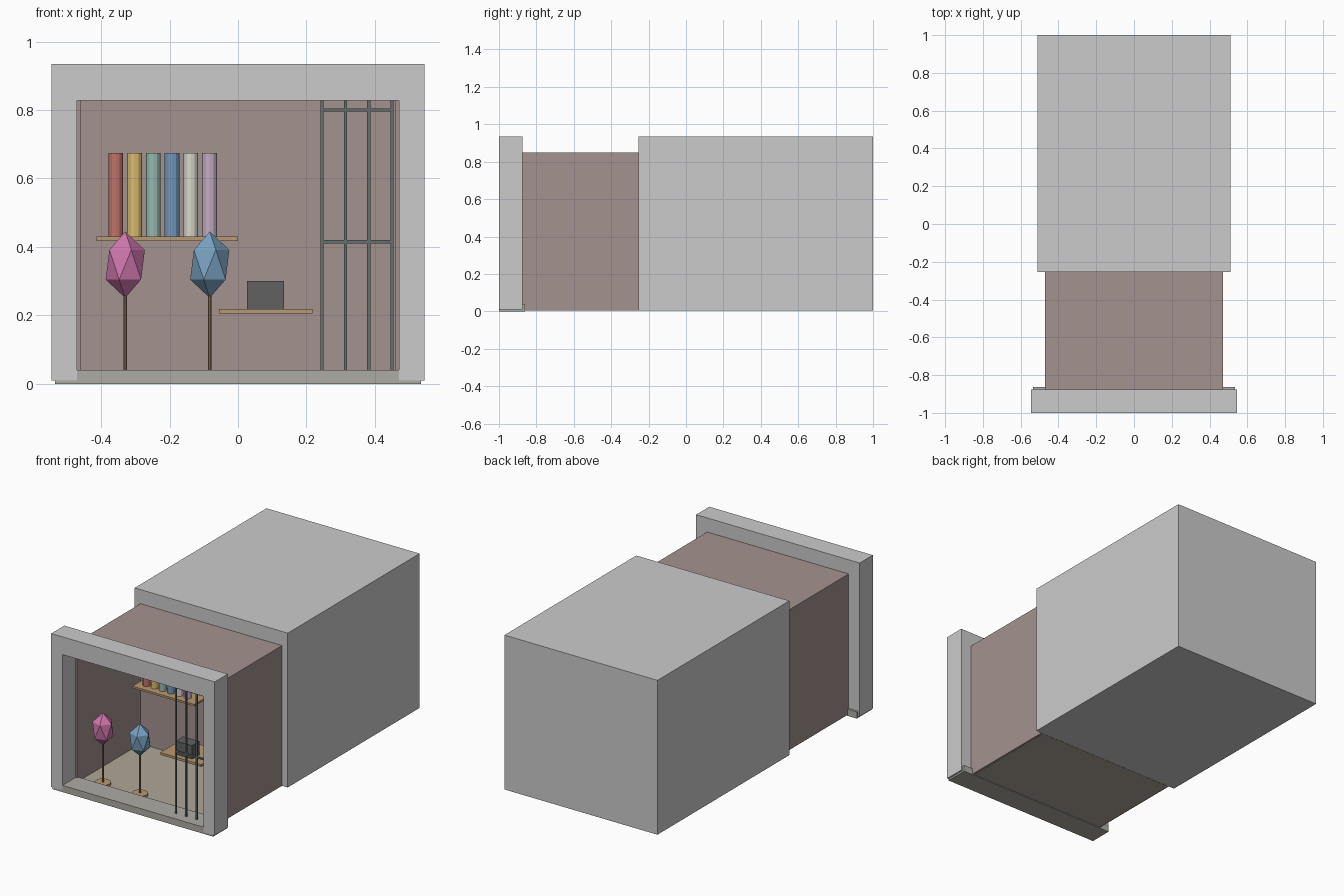
import bpy, bmesh
from mathutils import Matrix, Vector

if "Cube" in bpy.data.objects:
    bpy.data.objects.remove(bpy.data.objects["Cube"])


def material(name, rgb):
    m = bpy.data.materials.new(name)
    m.diffuse_color = (*rgb, 1)
    m.use_nodes = True
    m.node_tree.nodes["Principled BSDF"].inputs["Base Color"].default_value = m.diffuse_color
    return m


def finish(name, bm, mat=None):
    me = bpy.data.meshes.new(name)
    bm.to_mesh(me)
    bm.free()
    ob = bpy.data.objects.new(name, me)
    bpy.context.collection.objects.link(ob)
    if mat:
        me.materials.append(mat)
    return ob


def box(name, x, y, z, mat=None):
    lo, hi = Vector((x[0], y[0], z[0])), Vector((x[1], y[1], z[1]))
    bm = bmesh.new()
    bmesh.ops.create_cube(bm, size=1, matrix=Matrix.Translation((lo + hi) / 2)
                          @ Matrix.Diagonal((*(hi - lo), 1)))
    return finish(name, bm, mat)


def cylinder(name, x, y, z, r, sides, mat):
    bm = bmesh.new()
    bmesh.ops.create_cone(bm, cap_ends=True, segments=sides, radius1=r, radius2=r, depth=z[1] - z[0],
                          matrix=Matrix.Translation((x, y, sum(z) / 2)))
    return finish(name, bm, mat)


def profile_prism(name, points, y, mat=None):
    """Extrude an x-z outline along y."""
    bm = bmesh.new()
    face = bm.faces.new([bm.verts.new((px, y[0], pz)) for px, pz in points])
    new = bmesh.ops.extrude_face_region(bm, geom=[face])["geom"]
    bmesh.ops.translate(bm, vec=(0, y[1] - y[0], 0),
                        verts=[v for v in new if isinstance(v, bmesh.types.BMVert)])
    bmesh.ops.recalc_face_normals(bm, faces=bm.faces)
    return finish(name, bm, mat)


wall = material("wall_brown", (0.37, 0.29, 0.275))
floor_mat = material("floor_tan", (0.43, 0.38, 0.31))
stone = material("sill_stone", (0.42, 0.41, 0.37))
wood = material("wood", (0.48, 0.32, 0.16))
stem_mat = material("stem_brown", (0.30, 0.19, 0.10))
iron = material("iron", (0.13, 0.16, 0.16))
black = material("black", (0.12, 0.12, 0.12))

# Building block and window surround
box("building_block", (-0.51, 0.51), (-0.255, 1), (0.005, 0.935))
profile_prism("window_frame", [(-0.545, 0.01), (-0.545, 0.935), (0.545, 0.935), (0.545, 0.01),
                               (0.47, 0.01), (0.47, 0.828), (-0.47, 0.828), (-0.47, 0.01)],
              (-1, -0.875))
box("window_sill", (-0.535, 0.535), (-1, -0.862), (0, 0.04), stone)

# Display room
for side, s in (("left", -1), ("right", 1)):
    box(side + "_wall", sorted((s * 0.46, s * 0.472)), (-0.875, -0.255), (0.005, 0.85), wall)
box("back_wall", (-0.46, 0.46), (-0.27, -0.256), (0.005, 0.84), wall)
box("ceiling", (-0.46, 0.46), (-0.875, -0.255), (0.838, 0.85), wall)
box("room_floor", (-0.46, 0.46), (-0.875, -0.255), (0.004, 0.015), floor_mat)

# Shelves and the small box
box("upper_shelf", (-0.413, 0), (-0.415, -0.27), (0.418, 0.43), wood)
box("lower_shelf", (-0.056, 0.217), (-0.66, -0.45), (0.205, 0.219), wood)
box("small_box", (0.027, 0.135), (-0.63, -0.56), (0.219, 0.30), black)

# Row of coloured rolls on the upper shelf
roll_colours = [(0.52, 0.17, 0.14), (0.70, 0.50, 0.16), (0.31, 0.48, 0.43),
                (0.17, 0.32, 0.50), (0.68, 0.67, 0.60), (0.54, 0.42, 0.54)]
for i, c in enumerate(roll_colours):
    cylinder(f"roll_{i + 1}", -0.357 + i * 0.0548, -0.36, (0.43, 0.675), 0.0215, 12,
             material(f"roll_colour_{i + 1}", c))

# Faceted ornaments on stands
for label, x, c in (("pink", -0.3295, (0.62, 0.18, 0.42)), ("blue", -0.0825, (0.19, 0.36, 0.53))):
    cylinder(label + "_stand_base", x, -0.815, (0.015, 0.028), 0.045, 12, wood)
    cylinder(label + "_stand_stem", x, -0.815, (0.02, 0.27), 0.005, 8, stem_mat)
    bm = bmesh.new()
    bmesh.ops.create_icosphere(bm, subdivisions=1, radius=1,
                               matrix=Matrix.Translation((x, -0.815, 0.348))
                               @ Matrix.Diagonal((0.064, 0.064, 0.097, 1)))
    finish(label + "_ornament", bm, material(label + "_colour", c))

# Window grille
for i in range(4):
    x = 0.245 + i * 0.0685
    box(f"grille_bar_{i + 1}", (x - 0.0045, x + 0.0045), (-0.944, -0.935), (0.04, 0.828), iron)
for i, z in enumerate((0.415, 0.80)):
    box(f"grille_rail_{i + 1}", (0.245, 0.45), (-0.944, -0.935), (z - 0.005, z + 0.005), iron)
